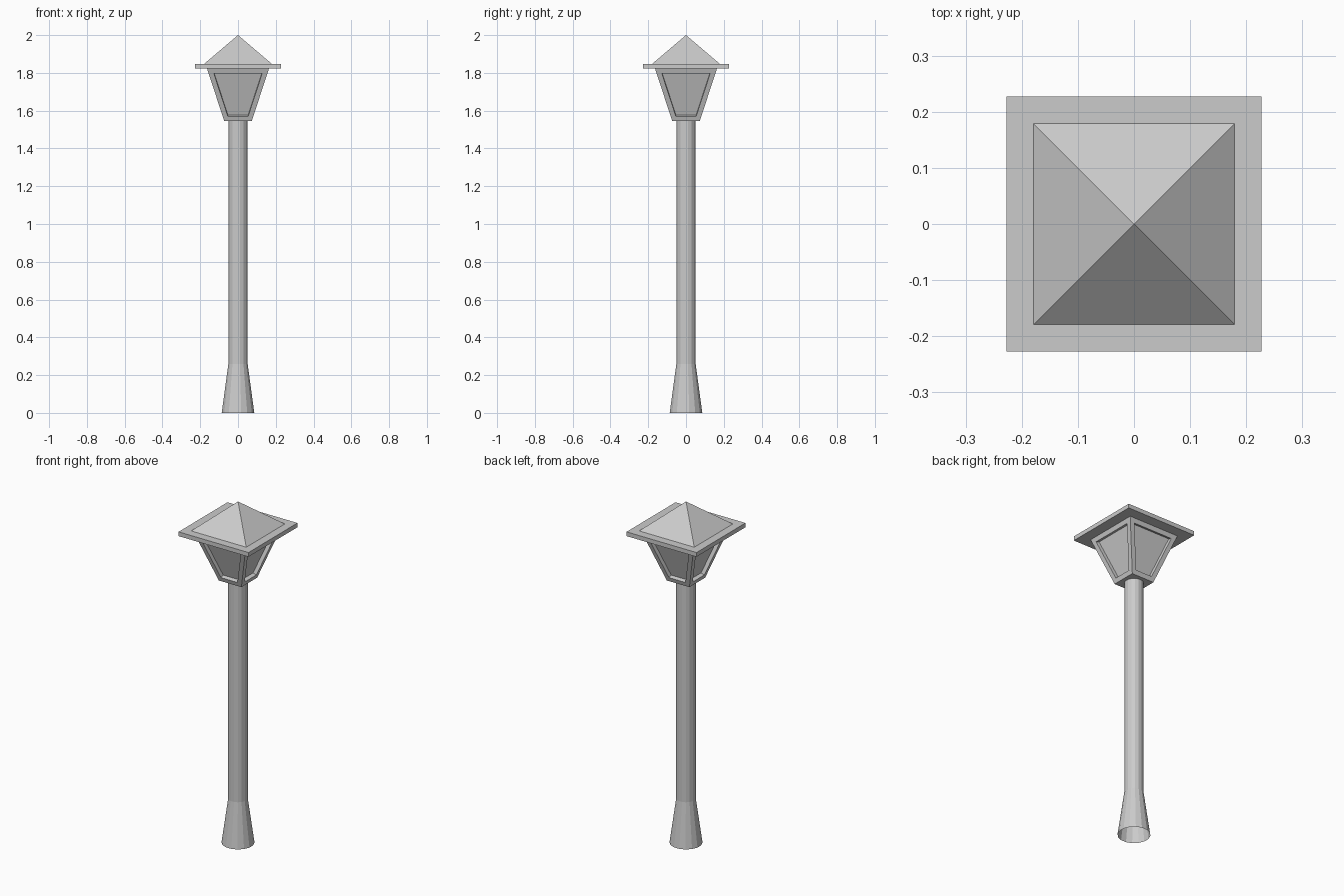
import bpy, bmesh, math

cube = bpy.data.objects.get("Cube")
if cube:
    bpy.data.objects.remove(cube, do_unlink=True)

metal = bpy.data.materials.new("grey_metal")
metal.use_nodes = True
GREY = (0.6, 0.6, 0.6, 1)
metal.diffuse_color = GREY
metal.node_tree.nodes["Principled BSDF"].inputs["Base Color"].default_value = GREY


def loft(name, sides, rings, turn=0.0, cap_bottom=True, cap_top=True, detail=None):
    """Stack regular polygon rings given as (radius, height); radius 0 makes a tip."""
    bm = bmesh.new()
    loops = []
    for r, z in rings:
        count = sides if r else 1
        angles = [turn + math.tau * i / sides for i in range(count)]
        loops.append([bm.verts.new((r * math.cos(a), r * math.sin(a), z)) for a in angles])
    for low, high in zip(loops, loops[1:]):
        for i in range(sides):
            j = (i + 1) % sides
            top = [high[j], high[i]] if len(high) > 1 else [high[0]]
            bm.faces.new([low[i], low[j]] + top)
    if cap_bottom:
        bm.faces.new(loops[0][::-1])
    if cap_top and len(loops[-1]) > 1:
        bm.faces.new(loops[-1])
    bm.normal_update()
    if detail:
        detail(bm)
    mesh = bpy.data.meshes.new(name)
    bm.to_mesh(mesh)
    bm.free()
    mesh.materials.append(metal)
    obj = bpy.data.objects.new(name, mesh)
    bpy.context.collection.objects.link(obj)
    return obj


def square(name, rings, **options):
    """Square version of loft, with rings given as (half width, height)."""
    return loft(name, 4, [(h * math.sqrt(2), z) for h, z in rings], math.pi / 4, **options)


def recess_windows(bm):
    """Frame each sloping side and push its window pane inward."""
    panes = [f for f in bm.faces if abs(f.normal.z) < 0.9]
    bmesh.ops.inset_individual(bm, faces=panes, thickness=0.0265, use_even_offset=True)
    bmesh.ops.inset_individual(bm, faces=panes, thickness=0.0, depth=-0.022)


# Hollow post with a flared foot
loft("post", 16, [(0.088, 0), (0.052, 0.26), (0.052, 1.546)],
     turn=math.pi / 16, cap_bottom=False, cap_top=False)

# Lantern body with four recessed windows
square("lantern", [(0.073, 1.545), (0.164, 1.823)], detail=recess_windows)

# Flat brim and pyramid roof
square("brim", [(0.227, 1.823), (0.227, 1.848)])
square("roof", [(0.179, 1.848), (0, 2.0)], cap_bottom=False)
